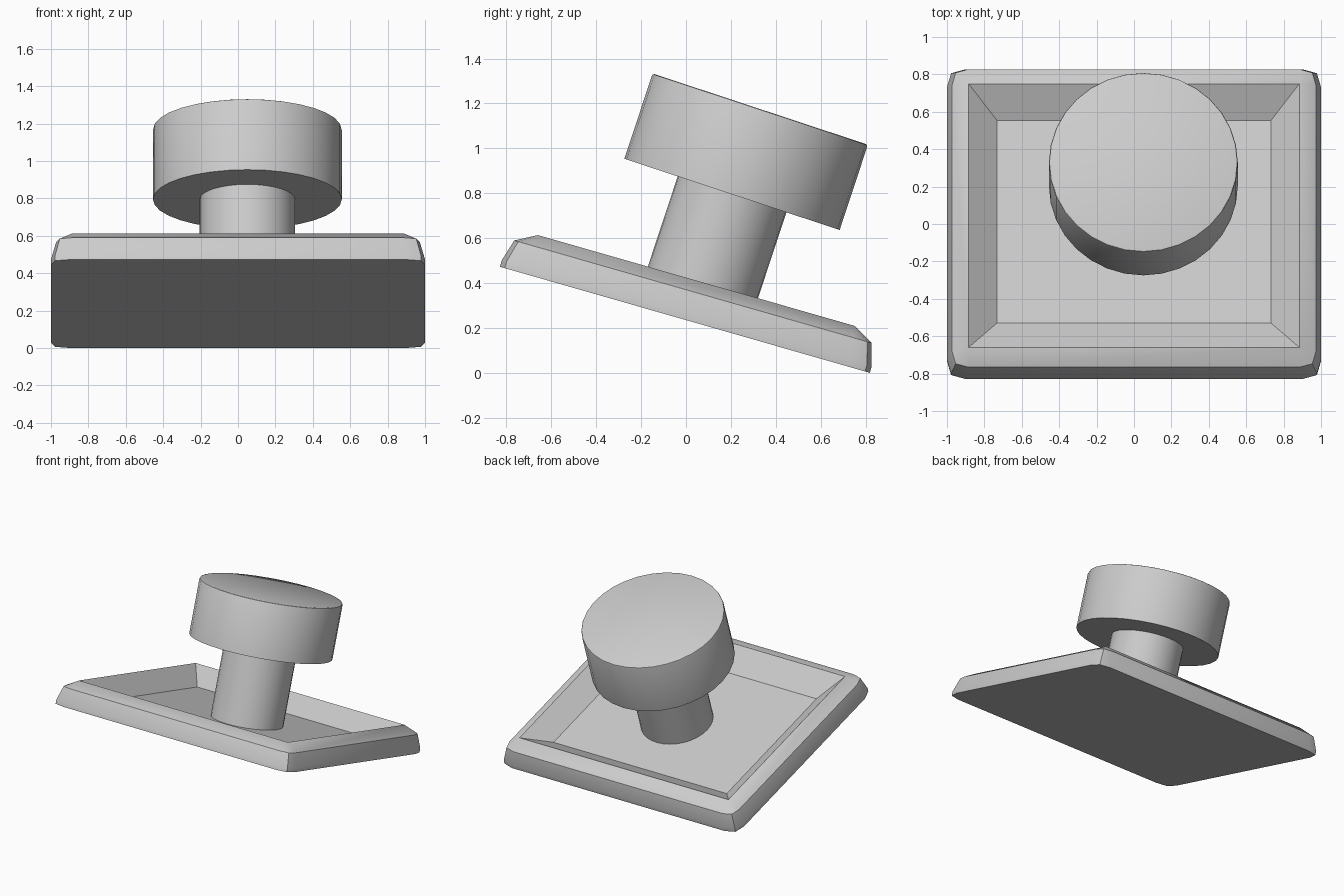
import bpy, bmesh, math
from mathutils import Matrix

if "Cube" in bpy.data.objects:
    bpy.data.objects.remove(bpy.data.objects["Cube"])

BASE_TILT = math.radians(16)
BUTTON_TILT = math.radians(18.3)


def finish(bm, name, matrix):
    bmesh.ops.recalc_face_normals(bm, faces=bm.faces)
    me = bpy.data.meshes.new(name)
    bm.to_mesh(me)
    bm.free()
    ob = bpy.data.objects.new(name, me)
    bpy.context.collection.objects.link(ob)
    ob.matrix_world = matrix
    bpy.ops.object.select_all(action='DESELECT')
    ob.select_set(True)
    bpy.context.view_layer.objects.active = ob
    bpy.ops.object.shade_smooth_by_angle(angle=math.radians(30))
    return ob


def corner_ring(bm, hx, hy, z, cut):
    """Rectangle with three-point rounded corners, counter-clockwise."""
    a, b = cut, cut * 0.22
    if cut == 0:
        pts = [(0, 0)] * 3
    else:
        pts = [(0, a), (b, b), (a, 0)]
    ring = []
    for sx, sy in ((1, 1), (-1, 1), (-1, -1), (1, -1)):
        order = pts if sx * sy > 0 else pts[::-1]
        ring += [bm.verts.new((sx * (hx - p), sy * (hy - q), z)) for p, q in order]
    return ring


# Tray-like base plate: outer wall, sloped rim, recessed floor
bm = bmesh.new()
levels = [(1.0, 0.857, 0.0, 0.10), (1.0, 0.857, 0.03, 0.10),
          (0.972, 0.828, 0.13, 0.085), (0.884, 0.733, 0.182, 0),
          (0.733, 0.564, 0.062, 0)]
rings = [corner_ring(bm, *lv) for lv in levels]
for lo, hi in zip(rings, rings[1:]):
    n = len(lo)
    for i in range(n):
        j = (i + 1) % n
        bm.faces.new((lo[i], lo[j], hi[j], hi[i]))
bm.faces.new(rings[0][::-1])
bm.faces.new(rings[-1])
bmesh.ops.remove_doubles(bm, verts=bm.verts, dist=1e-5)
finish(bm, "base_plate",
       Matrix.Translation((0, -0.005, 0.2365)) @ Matrix.Rotation(-BASE_TILT, 4, 'X'))

# Stem and button share one tilted axis, origin at the button's underside
axis = Matrix.Translation((0.05, 0.205, 0.795)) @ Matrix.Rotation(-BUTTON_TILT, 4, 'X')


def cylinder(name, radius, z0, z1, bevel=0):
    bm = bmesh.new()
    bmesh.ops.create_cone(bm, cap_ends=True, segments=32, radius1=radius,
                          radius2=radius, depth=z1 - z0,
                          matrix=Matrix.Translation((0, 0, (z0 + z1) / 2)))
    if bevel:
        top = [e for e in bm.edges if all(v.co.z > z1 - 1e-4 for v in e.verts)]
        bmesh.ops.bevel(bm, geom=top, offset=bevel, segments=2, profile=0.5,
                        affect='EDGES')
    return finish(bm, name, axis)


cylinder("stem", 0.255, -0.55, 0.01)
cylinder("button", 0.505, 0.0, 0.40, bevel=0.01)
